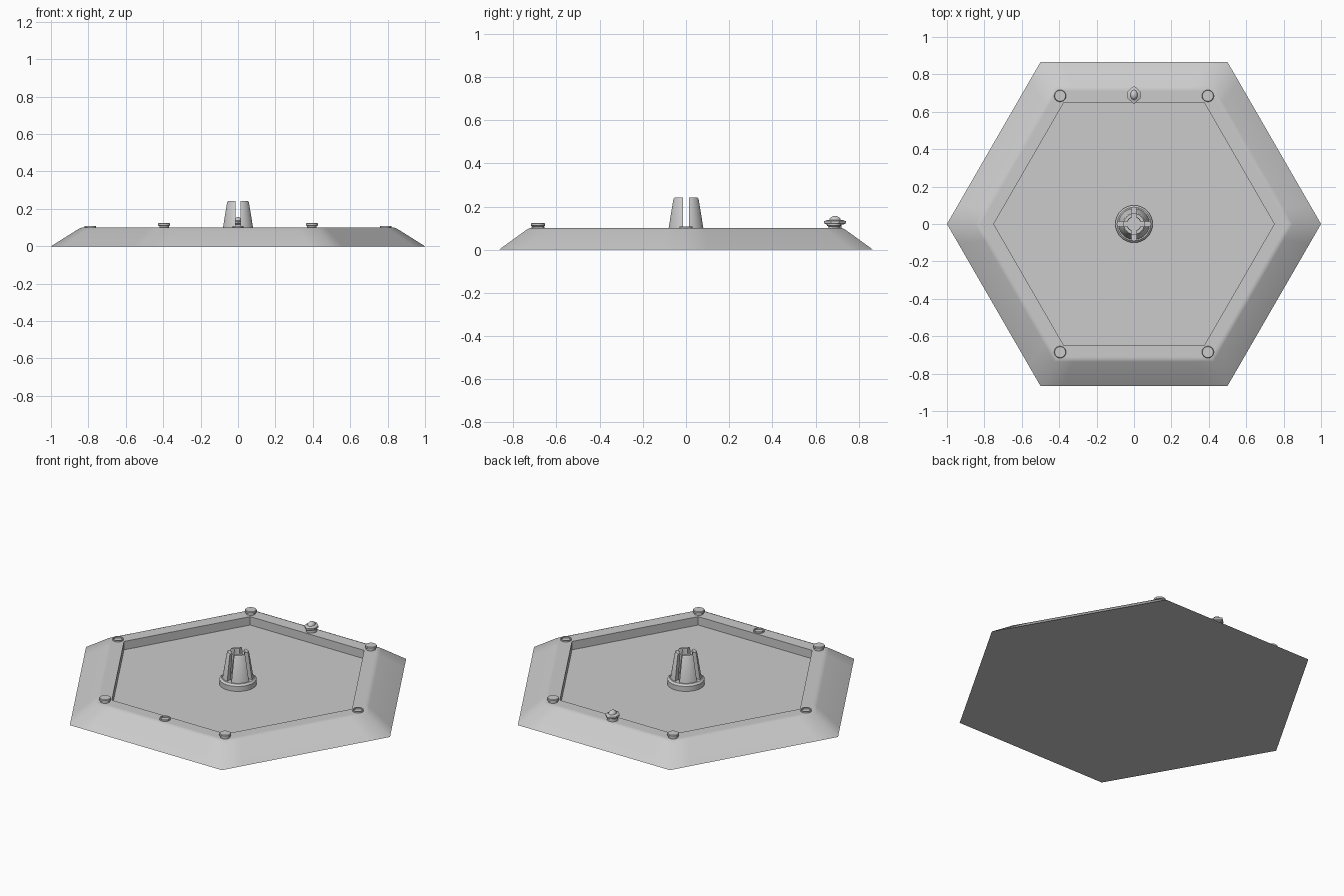
import bpy, bmesh, math
from mathutils import Vector

if "Cube" in bpy.data.objects:
    bpy.data.objects.remove(bpy.data.objects["Cube"])

grey = bpy.data.materials.new("light_grey")
grey.diffuse_color = (0.6, 0.6, 0.6, 1)
grey.use_nodes = True
grey.node_tree.nodes["Principled BSDF"].inputs["Base Color"].default_value = grey.diffuse_color


def finish(name, bm, angle=30):
    bmesh.ops.recalc_face_normals(bm, faces=bm.faces)
    me = bpy.data.meshes.new(name)
    bm.to_mesh(me)
    bm.free()
    ob = bpy.data.objects.new(name, me)
    bpy.context.collection.objects.link(ob)
    me.materials.append(grey)
    bpy.ops.object.select_all(action='DESELECT')
    ob.select_set(True)
    bpy.context.view_layer.objects.active = ob
    bpy.ops.object.shade_smooth_by_angle(angle=math.radians(angle))
    return ob


def loft(bm, rings, bottom=True, top=True):
    """Skin a list of equal-length point rings."""
    loops = [[bm.verts.new(p) for p in r] for r in rings]
    n = len(loops[0])
    for a, b in zip(loops, loops[1:]):
        for i in range(n):
            j = (i + 1) % n
            bm.faces.new((a[i], a[j], b[j], b[i]))
    if bottom:
        bm.faces.new(loops[0][::-1])
    if top:
        bm.faces.new(loops[-1])


def circle(r, z, n=24, ry=None, c=(0, 0)):
    ry = ry or r
    return [Vector((c[0] + r * math.cos(math.tau * i / n),
                    c[1] + ry * math.sin(math.tau * i / n), z)) for i in range(n)]


def hexagon(r, z):
    """Hexagon with extra points beside each corner to keep the corner shading tight."""
    c = circle(r, z, 6)
    return [c[i].lerp(c[(i + 1) % 6], t) for i in range(6) for t in (0, 0.12, 0.88)]


# Hexagonal tray with sloped sides and a sunken floor
FLOOR = 0.05
bm = bmesh.new()
loft(bm, [hexagon(r, z) for r, z in
          ((1, 0), (0.85, 0.094), (0.835, 0.1), (0.82, 0.1), (0.75, 0.1), (0.75, FLOOR))])
finish("hex_tray", bm, 40)

# Round pegs on four rim corners
for i, (x, y) in enumerate(((-1, -1), (1, -1), (1, 1), (-1, 1))):
    bm = bmesh.new()
    loft(bm, [circle(r, z, c=(x * 0.395, y * 0.685)) for r, z in
              ((0.026, 0.095), (0.026, 0.108), (0.032, 0.111), (0.032, 0.121), (0.029, 0.124))])
    finish(f"corner_peg_{i + 1}", bm)

# Low socket rims at the side corners and front edge
for i, c in enumerate(((-0.79, 0), (0.79, 0), (0, -0.685))):
    bm = bmesh.new()
    loft(bm, [circle(r, z, c=c) for r, z in
              ((0.03, 0.098), (0.03, 0.108), (0.024, 0.108), (0.024, 0.098))],
         bottom=False, top=False)
    finish(f"socket_rim_{i + 1}", bm)

# Pointed latch knob on the back edge
K = (0, 0.69)
bm = bmesh.new()
loft(bm, [circle(r, z, c=K) for r, z in ((0.03, 0.095), (0.03, 0.116), (0.022, 0.119))])
finish("knob_foot", bm)


def lozenge(s, z):
    pts = ((0, -0.05), (0.034, -0.018), (0.034, 0.018), (0, 0.05), (-0.034, 0.018), (-0.034, -0.018))
    return [Vector((x * s, K[1] + y * s, z)) for x, y in pts]


bm = bmesh.new()
loft(bm, [lozenge(0.8, 0.117), lozenge(1, 0.122), lozenge(1, 0.132), lozenge(0.7, 0.138)])
finish("knob_pointer", bm)
bm = bmesh.new()
loft(bm, [circle(0.02 * math.cos(a), 0.136 + 0.02 * math.sin(a), 16,
                 0.027 * math.cos(a), K) for a in (0, 0.4, 0.8, 1.2, 1.5)])
finish("knob_dome", bm)

# Collar at the foot of the centre post
bm = bmesh.new()
loft(bm, [circle(r, z, 32) for r, z in
          ((0.1, FLOOR), (0.1, 0.08), (0.09, 0.09), (0.055, 0.09), (0.055, FLOOR + 0.005))])
finish("post_collar", bm)

# Four tapered prongs of the centre post, split by straight slots
GAP = 0.014
for k in range(4):
    bm = bmesh.new()
    rings = []
    for z, ro, ri in ((0.085, 0.084, 0.055), (0.235, 0.06, 0.036), (0.242, 0.055, 0.038)):
        ring = []
        for r, order in ((ro, range(9)), (ri, range(8, -1, -1))):
            a0 = math.asin(GAP / r)
            for i in order:
                a = a0 + (math.pi / 2 - 2 * a0) * i / 8 + k * math.pi / 2
                ring.append(Vector((r * math.cos(a), r * math.sin(a), z)))
        rings.append(ring)
    loft(bm, rings)
    finish(f"post_prong_{k + 1}", bm)
